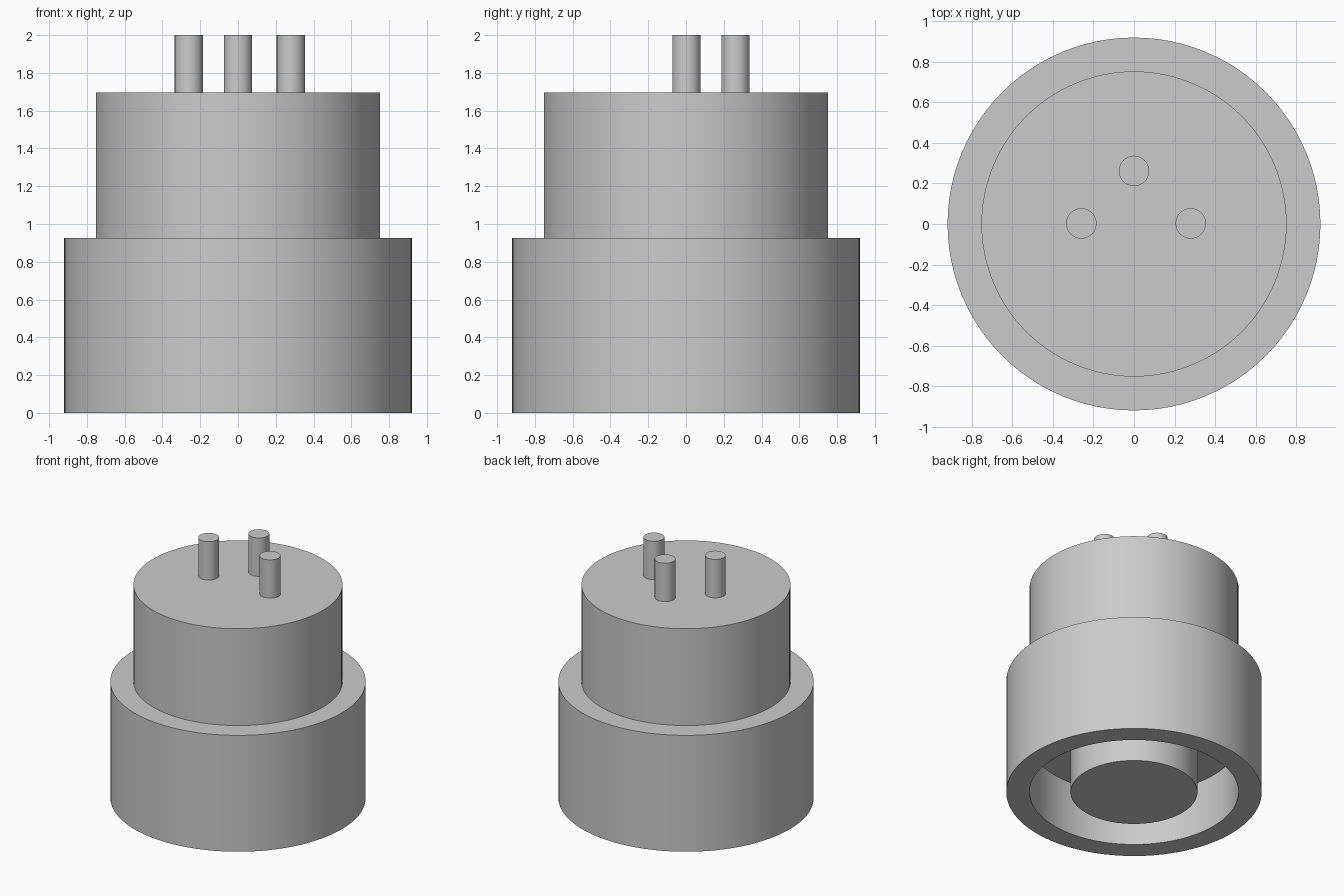
import bpy
import math

cube = bpy.data.objects.get("Cube")
if cube:
    bpy.data.objects.remove(cube, do_unlink=True)

GREY = (0.6, 0.6, 0.6, 1)
grey = bpy.data.materials.new("plain grey")
grey.use_nodes = True
grey.diffuse_color = GREY
grey.node_tree.nodes["Principled BSDF"].inputs["Base Color"].default_value = GREY


def finish(obj, name):
    obj.name = name
    obj.data.name = name
    obj.data.materials.append(grey)
    bpy.ops.object.select_all(action="DESELECT")
    obj.select_set(True)
    bpy.context.view_layer.objects.active = obj
    bpy.ops.object.shade_smooth_by_angle(angle=math.radians(30))


def lathe(name, profile, sides):
    """Revolve a (radius, z) profile that starts and ends on the axis."""
    verts, rings, faces = [], [], []
    for r, z in profile:
        start = len(verts)
        count = sides if r > 0 else 1
        for i in range(count):
            a = math.tau * i / sides
            verts.append((r * math.cos(a), r * math.sin(a), z))
        rings.append([start + i % count for i in range(sides + 1)])
    for low, high in zip(rings, rings[1:]):
        for i in range(sides):
            quad = [low[i], low[i + 1], high[i + 1], high[i]]
            faces.append(list(dict.fromkeys(quad)))
    mesh = bpy.data.meshes.new(name)
    mesh.from_pydata(verts, [], faces)
    obj = bpy.data.objects.new(name, mesh)
    bpy.context.collection.objects.link(obj)
    finish(obj, name)


# Stepped housing: inner plug, hollow ring below, collar and narrower upper body
PLUG_R, UPPER_R, COLLAR_R = 0.457, 0.753, 0.92
CAVITY_Z, COLLAR_Z, UPPER_Z = 0.425, 0.925, 1.695
lathe("housing", [
    (0, 0), (PLUG_R, 0), (PLUG_R, CAVITY_Z),
    (UPPER_R, CAVITY_Z), (UPPER_R, 0), (COLLAR_R, 0),
    (COLLAR_R, COLLAR_Z), (UPPER_R, COLLAR_Z),
    (UPPER_R, UPPER_Z), (0, UPPER_Z),
], 96)

# Three contact pins on top
for name, x, y in (("right_pin", -0.26, 0.003),
                   ("left_pin", 0.28, 0.003),
                   ("back_pin", 0, 0.262)):
    bpy.ops.mesh.primitive_cylinder_add(
        vertices=32, radius=0.075, depth=2 - UPPER_Z,
        location=(x, y, (2 + UPPER_Z) / 2))
    finish(bpy.context.object, name)
